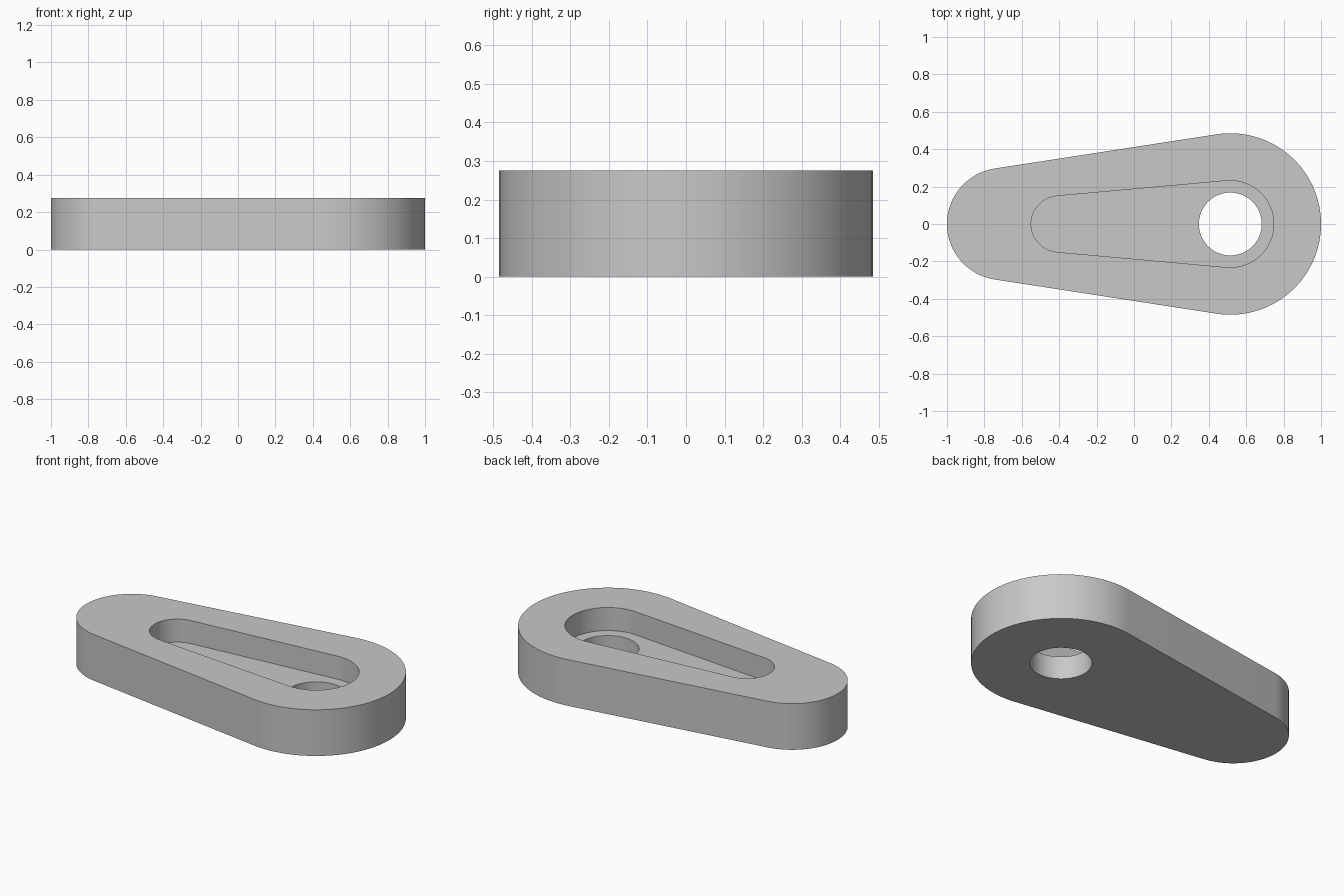
import bpy, bmesh, math

cube = bpy.data.objects.get("Cube")
if cube:
    bpy.data.objects.remove(cube, do_unlink=True)

HEIGHT = 0.275
PIVOT_X = 0.515          # shared centre of the wide end, pocket and hole
FLOOR = HEIGHT / 2       # pocket floor height

grey = bpy.data.materials.new("plain_grey")
grey.use_nodes = True
colour = (0.58, 0.58, 0.58, 1)
grey.diffuse_color = colour
grey.node_tree.nodes["Principled BSDF"].inputs["Base Color"].default_value = colour


def arc(cx, radius, start, end, steps):
    angles = [start + (end - start) * i / steps for i in range(steps + 1)]
    return [(cx + radius * math.cos(a), radius * math.sin(a)) for a in angles]


def teardrop(big_r, small_x, small_r):
    """Two circles joined by their outer tangents."""
    phi = math.acos((small_r - big_r) / (PIVOT_X - small_x))
    return (arc(PIVOT_X, big_r, -phi, phi, 64)
            + arc(small_x, small_r, phi, 2 * math.pi - phi, 48))


def prism(name, outline, bottom, top):
    bm = bmesh.new()
    face = bm.faces.new([bm.verts.new((x, y, bottom)) for x, y in outline])
    extruded = bmesh.ops.extrude_face_region(bm, geom=[face])["geom"]
    verts = [g for g in extruded if isinstance(g, bmesh.types.BMVert)]
    bmesh.ops.translate(bm, verts=verts, vec=(0, 0, top - bottom))
    bmesh.ops.recalc_face_normals(bm, faces=bm.faces)
    mesh = bpy.data.meshes.new(name)
    bm.to_mesh(mesh)
    bm.free()
    mesh.materials.append(grey)
    obj = bpy.data.objects.new(name, mesh)
    bpy.context.collection.objects.link(obj)
    return obj


# Tapered link body
body = prism("link_body", teardrop(0.485, -0.70, 0.30), 0, HEIGHT)

# Tapered pocket in the top, and the round through hole
pocket = prism("pocket_cutter", teardrop(0.232, -0.40, 0.15), FLOOR, HEIGHT + 0.1)
hole = prism("hole_cutter", arc(PIVOT_X, 0.168, 0, 2 * math.pi, 64)[:-1], -0.1, HEIGHT + 0.2)

bpy.ops.object.select_all(action="DESELECT")
body.select_set(True)
bpy.context.view_layer.objects.active = body
for cutter in (pocket, hole):
    cut = body.modifiers.new(cutter.name, "BOOLEAN")
    cut.operation = "DIFFERENCE"
    cut.solver = "EXACT"
    cut.object = cutter
    bpy.ops.object.modifier_apply(modifier=cut.name)
    bpy.data.objects.remove(cutter, do_unlink=True)

# Smooth curved walls, sharp rims
bpy.ops.object.shade_smooth_by_angle(angle=math.radians(30))
